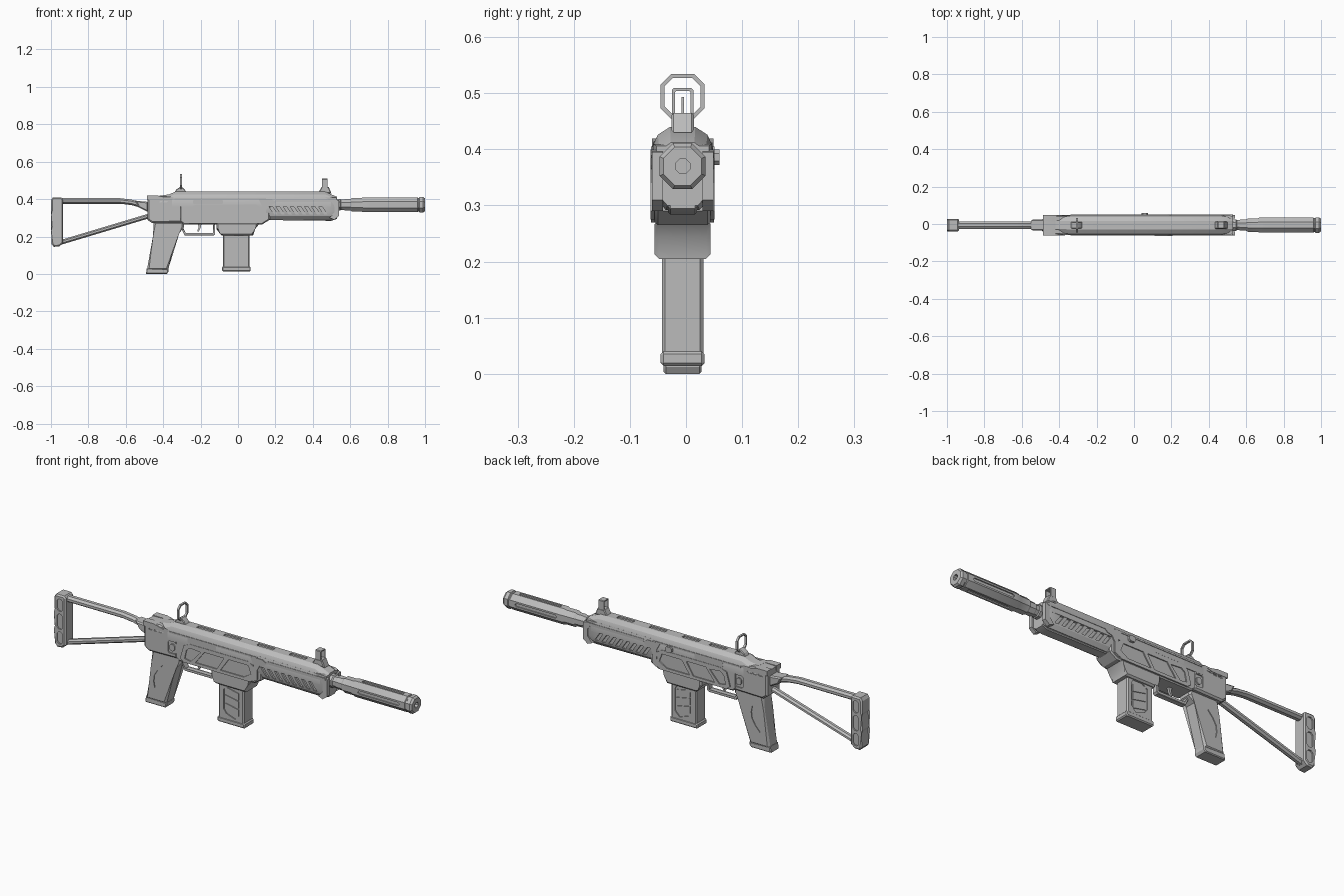
import bpy, bmesh, math
from mathutils import Vector

cube = bpy.data.objects.get("Cube")
if cube:
    bpy.data.objects.remove(cube, do_unlink=True)

YC = -0.006          # centre plane of the body
AXIS = 0.37          # height of the barrel axis

metal = bpy.data.materials.new("grey metal")
metal.use_nodes = True
GREY = (0.5, 0.5, 0.5, 1)
metal.diffuse_color = GREY
metal.node_tree.nodes["Principled BSDF"].inputs["Base Color"].default_value = GREY


def add(name, bm):
    bmesh.ops.recalc_face_normals(bm, faces=bm.faces)
    mesh = bpy.data.meshes.new(name)
    bm.to_mesh(mesh)
    bm.free()
    mesh.materials.append(metal)
    obj = bpy.data.objects.new(name, mesh)
    bpy.context.collection.objects.link(obj)
    return obj


def bridge(bm, rings):
    """Skin a list of equal point rings and cap both ends."""
    loops = [[bm.verts.new(p) for p in ring] for ring in rings]
    n = len(loops[0])
    for a, b in zip(loops, loops[1:]):
        for i in range(n):
            j = (i + 1) % n
            bm.faces.new((a[i], a[j], b[j], b[i]))
    bm.faces.new(loops[0])
    bm.faces.new(loops[-1])


def slab(bm, pts, y0, y1):
    bridge(bm, [[(x, y, z) for x, z in pts] for y in (y0, y1)])


def prism(name, pts, half, bevel=0.0, y=YC):
    """Side profile extruded across the width, with chamfered side rims."""
    bm = bmesh.new()
    slab(bm, pts, y - half, y + half)
    if bevel:
        rims = [e for e in bm.edges if abs(e.verts[0].co.y - e.verts[1].co.y) < 1e-6]
        bmesh.ops.bevel(bm, geom=rims, offset=bevel, segments=1, affect='EDGES')
    return add(name, bm)


def plates(name, shapes, inner, outer):
    """Raised pieces on both sides of the body."""
    bm = bmesh.new()
    for pts in shapes:
        for s in (-1, 1):
            slab(bm, pts, YC + s * inner, YC + s * outer)
    return add(name, bm)


def carve(obj, cutter):
    mod = obj.modifiers.new("cut", 'BOOLEAN')
    mod.operation, mod.object, mod.solver = 'DIFFERENCE', cutter, 'EXACT'
    bpy.context.view_layer.update()
    mesh = bpy.data.meshes.new_from_object(obj.evaluated_get(bpy.context.evaluated_depsgraph_get()))
    obj.modifiers.clear()
    obj.data = mesh
    bpy.data.objects.remove(cutter, do_unlink=True)


def box(x0, x1, z0, z1, c=0.0, lean=0.0):
    """Rectangle with clipped corners, or a leaning parallelogram."""
    if c:
        return [(x0 + c, z0), (x1 - c, z0), (x1, z0 + c), (x1, z1 - c),
                (x1 - c, z1), (x0 + c, z1), (x0, z1 - c), (x0, z0 + c)]
    return [(x0, z0), (x1, z0), (x1 + lean, z1), (x0 + lean, z1)]


def lathe(name, stations, sides, z=AXIS):
    """Faceted turned part along x from (x, radius) stations."""
    bm = bmesh.new()
    k = 1 / math.cos(math.pi / sides)
    angles = [math.tau * (i + 0.5) / sides for i in range(sides)]
    bridge(bm, [[(x, YC + r * k * math.cos(a), z + r * k * math.sin(a)) for a in angles]
                for x, r in stations])
    return add(name, bm)


def tube(name, path, ry, rz, sides=8):
    bm = bmesh.new()
    bridge(bm, [[(x, YC + ry * math.cos(math.tau * (i + .5) / sides),
                  z + rz * math.sin(math.tau * (i + .5) / sides)) for i in range(sides)]
                for x, z in path])
    return add(name, bm)


def frame(name, x, depth, z0, z1, half, bar, clip):
    """Upright sight frame with an open middle."""
    bm = bmesh.new()
    outer = box(-half, half, z0, z1, clip)
    inner = box(-half + bar, half - bar, z0 + bar, z1 - bar, clip * 0.8)
    rings = [[bm.verts.new((px, YC + y, z)) for y, z in loop]
             for px, loop in ((x - depth, outer), (x + depth, outer),
                              (x + depth, inner), (x - depth, inner))]
    for k in range(4):
        a, b = rings[k], rings[(k + 1) % 4]
        for i in range(8):
            j = (i + 1) % 8
            bm.faces.new((a[i], a[j], b[j], b[i]))
    return add(name, bm)


# Domed top cover, lofted along the length
bm = bmesh.new()
rings = []
for x, top, w in ((-.42, .418, .05), (-.37, .425, .052), (-.335, .44, .054),
                  (.465, .44, .054), (.53, .412, .05)):
    half = [(w, .36), (w, top - .035), (w * .82, top - .014), (w * .42, top)]
    rings.append([(x, YC + y, z) for y, z in half] + [(x, YC - y, z) for y, z in half[::-1]])
bridge(bm, rings)
cover = add("top_cover", bm)
bm = bmesh.new()
for x in (-.22, -.07, .115, .295):
    slab(bm, box(x, x + .09, .433, .46), YC - .01, YC + .01)
carve(cover, add("cover_slot_cutter", bm))
plates("cover_rail", [box(-.34, .15, .397, .405)], .04, .0565)

# Rear housing with pin and vents
rear = prism("rear_housing", [(-.485, .415), (-.40, .418), (-.36, .405), (-.30, .40), (-.30, .275),
                              (-.46, .272), (-.485, .29)], .053, .008)
bm = bmesh.new()
for s in (-1, 1):
    slab(bm, box(-.35, -.305, .295, .355, .006), YC + s * .047, YC + s * .07)
    for i in range(3):
        slab(bm, box(-.46 + i * .03, -.44 + i * .03, .383, .391, 0, .008), YC + s * .048, YC + s * .07)
carve(rear, add("rear_cutter", bm))
plates("housing_pin", [box(-.341, -.313, .307, .342, .009)], .04, .054)
plates("rear_cap_lip", [[(-.487, .419), (-.43, .419), (-.37, .404), (-.40, .395), (-.487, .395)]], .02, .055)

# Receiver body and raised side panel with three windows
prism("receiver", [(-.31, .40), (.17, .40), (.17, .29), (.13, .265), (-.29, .265), (-.31, .28)], .05, .006)
panel = plates("side_panel", [[(-.28, .285), (-.26, .355), (-.225, .37), (.10, .37), (.14, .345),
                               (.14, .29), (.11, .27), (-.26, .27)]], .045, .056)
bm = bmesh.new()
for pts in ([(-.255, .29), (-.22, .285), (-.165, .345), (-.225, .35), (-.245, .335)],
            [(-.195, .285), (-.075, .285), (-.035, .35), (-.145, .35)],
            [(-.055, .285), (.075, .285), (.115, .31), (.10, .35), (-.01, .35)]):
    for s in (-1, 1):
        slab(bm, pts, YC + s * .0508, YC + s * .07)
carve(panel, add("panel_cutter", bm))
plates("port_cover", [box(-.24, -.08, .373, .396, .004)], .045, .0545)
prism("charging_knob", box(.04, .075, .372, .40, .007), .006, 0, .054)
prism("charging_stem", box(.05, .065, .38, .392), .012, 0, .045)

# Handguard, narrow at the bottom, with slanted slots on each side
bm = bmesh.new()
rings = []
for x, s in ((.14, 1), (.51, 1), (.53, .9)):
    half = [(.052, .41), (.052, .335), (.046, .31), (.03, .292)]
    rings.append([(x, YC + y * s, AXIS + (z - AXIS) * s) for y, z in half]
                 + [(x, YC - y * s, AXIS + (z - AXIS) * s) for y, z in half[::-1]])
bridge(bm, rings)
guard = add("handguard", bm)
bm = bmesh.new()
for i in range(8):
    x = .195 + i * .038
    for s in (-1, 1):
        slab(bm, box(x, x + .018, .317, .368, 0, -.035), YC + s * .043, YC + s * .07)
carve(guard, add("slot_cutter", bm))
plates("handguard_rail", [box(.20, .53, .385, .399, .004)], .045, .056)
plates("handguard_collar", [[(.11, .40), (.18, .40), (.205, .385), (.19, .372), (.165, .365),
                             (.15, .34), (.15, .29), (.125, .275), (.13, .36)]], .045, .057)
plates("handguard_nose", [[(.49, .40), (.54, .395), (.54, .31), (.515, .29), (.49, .30), (.515, .33),
                           (.515, .365)]], .035, .055)
prism("handguard_keel", [(.16, .30), (.16, .288), (.50, .284), (.53, .295), (.53, .31)], .026, .004)

# Magazine well and magazine
prism("magazine_well", [(-.115, .275), (.12, .275), (.085, .245), (.08, .205), (-.085, .205), (-.09, .22),
                        (-.115, .24)], .05, .008)
magazine = prism("magazine", [(-.08, .215), (.062, .215), (.062, .03), (-.08, .03)], .037, .006)
bm = bmesh.new()
for s in (-1, 1):
    slab(bm, [(-.05, .185), (-.02, .205), (.03, .205), (.04, .185), (.04, .075), (.015, .048),
              (-.035, .065), (-.05, .085)], YC + s * .032, YC + s * .06)
carve(magazine, add("magazine_cutter", bm))
plates("magazine_ribs", [[(-.042, z), (.032, z - .015), (.032, z + .02), (-.042, z + .035)]
                         for z in (.08, .122, .162)], .03, .036)
prism("magazine_foot", box(-.086, .068, .014, .04, .005), .039, .005)

# Pistol grip with a leaf-shaped recess
grip = prism("pistol_grip", [(-.45, .28), (-.29, .28), (-.288, .25), (-.322, .225), (-.375, .02),
                             (-.487, .02), (-.455, .20)], .037, .01)
leaf = [(-.413 + t * .022 + math.sin(t * math.pi / 2 + math.pi / 2) * s * .024, .15 + t * .062)
        for s, ts in ((1, (-1, -.5, 0, .5)), (-1, (1, .5, 0, -.5))) for t in ts]
bm = bmesh.new()
for s in (-1, 1):
    slab(bm, leaf, YC + s * .033, YC + s * .06)
carve(grip, add("leaf_cutter", bm))
prism("grip_foot", [(-.492, .0), (-.38, .0), (-.372, .012), (-.372, .026), (-.488, .03)], .034, .004)

# Trigger and guard
prism("trigger_guard", [(-.30, .235), (-.285, .205), (-.13, .205), (-.122, .213), (-.122, .27), (-.132, .27),
                        (-.132, .216), (-.28, .216), (-.293, .245)], .014, .002)
prism("trigger", [(-.215, .27), (-.195, .27), (-.20, .245), (-.212, .225), (-.218, .23), (-.21, .25)], .006)

# Barrel and octagonal muzzle tube with flutes
lathe("barrel", [(.50, .022), (.60, .022)], 12)
lathe("barrel_nut", [(.525, .031), (.545, .031), (.55, .027), (.565, .027)], 8)
muzzle = lathe("muzzle_tube", [(.555, .022), (.57, .03), (.60, .03), (.61, .036), (.66, .036), (.67, .04),
                               (.96, .04), (.963, .037), (.968, .037), (.971, .041), (.99, .041), (1, .034)], 8)
cutter = lathe("bore_cutter", [(.975, .013), (1.02, .013)], 8)
bm = bmesh.new()
bm.from_mesh(cutter.data)
bpy.data.objects.remove(cutter, do_unlink=True)
for s in (-1, 1):
    slab(bm, box(.70, .93, AXIS - .008, AXIS + .008, .006), YC + s * .034, YC + s * .06)
    slab(bm, box(.70, .93, AXIS + s * .034, AXIS + s * .06), YC - .008, YC + .008)
carve(muzzle, add("muzzle_cutter", bm))

# Sights
prism("rear_sight_base", [(-.34, .435), (-.275, .435), (-.285, .452), (-.30, .465), (-.31, .465), (-.33, .452)],
      .018, .003)
frame("rear_sight_ring", -.305, .005, .455, .534, .039, .007, .018)
prism("front_sight_base", [(.43, .435), (.50, .43), (.485, .465), (.447, .465)], .02, .004)
frame("front_sight_frame", .464, .015, .455, .509, .019, .005, .003)
lathe("front_sight_post", [(.461, .002), (.467, .002)], 4, .48).scale.z = 1
prism("front_sight_blade", [(.460, .46), (.468, .46), (.466, .493), (.462, .493)], .002)

# Skeleton stock
tube("upper_strut", [(-.95, .39), (-.63, .39), (-.57, .383), (-.47, .355)], .022, .016)
tube("lower_strut", [(-.95, .168), (-.47, .312)], .018, .014)
prism("strut_socket", [(-.55, .392), (-.48, .385), (-.48, .33), (-.53, .355)], .03, .006)
butt = prism("butt_plate", [(-.99, .41), (-.945, .41), (-.935, .40), (-.935, .165), (-.955, .147), (-.985, .145),
                            (-.997, .16), (-.992, .235), (-1, .25), (-.992, .32), (-1, .335), (-1, .395)],
             .034, .007)
bm = bmesh.new()
for z0, z1 in ((.165, .225), (.24, .315), (.33, .39)):
    for s in (-1, 1):
        slab(bm, box(-.983, -.95, z0, z1, .01), YC + s * .027, YC + s * .06)
carve(butt, add("butt_cutter", bm))

# Crisp facets with softly shaded shallow angles
bpy.ops.object.select_all(action='DESELECT')
for obj in bpy.context.scene.objects:
    if obj.type == 'MESH':
        obj.select_set(True)
        bpy.context.view_layer.objects.active = obj
bpy.ops.object.shade_smooth_by_angle(angle=math.radians(25))
